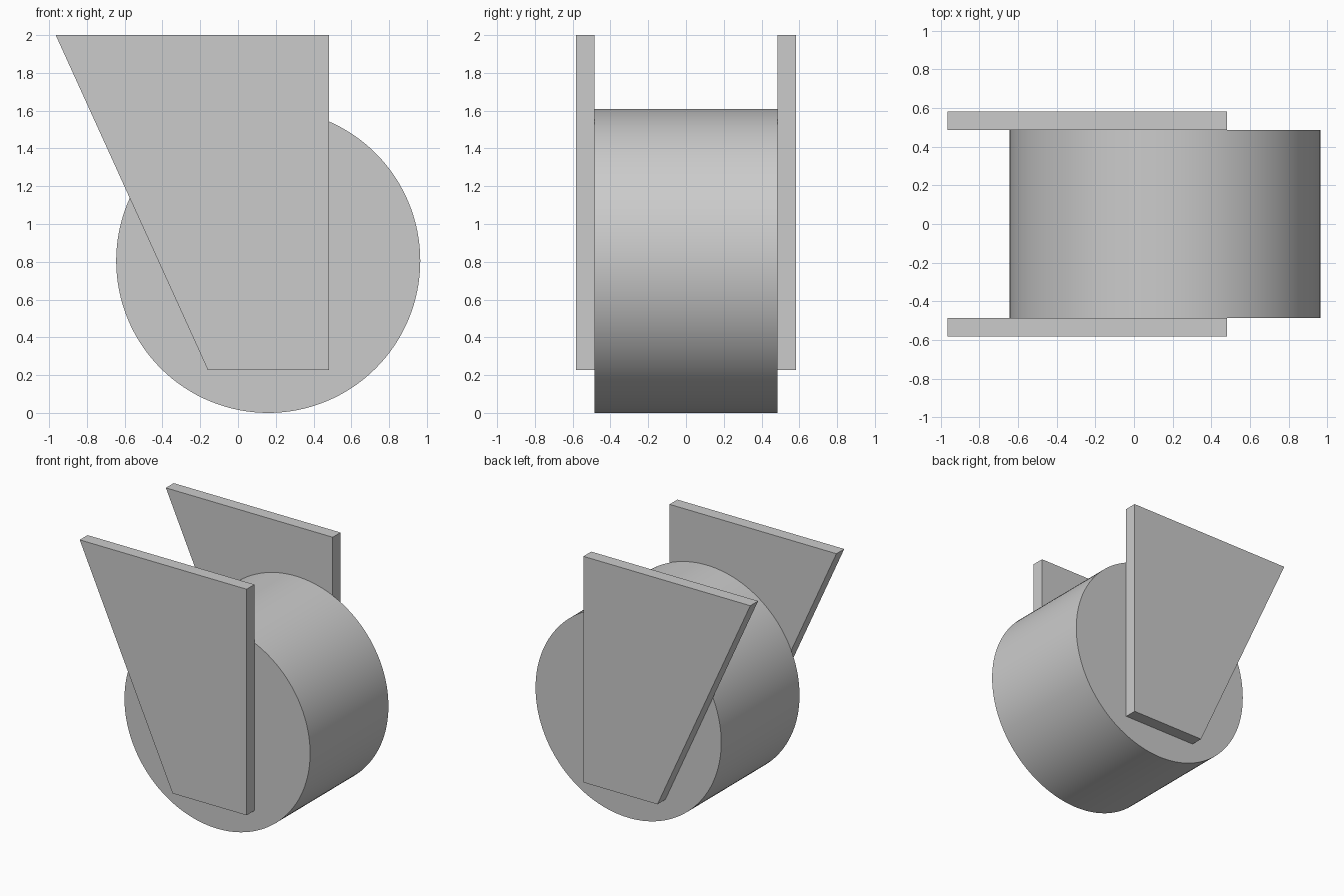
import bpy
import bmesh
import math

cube = bpy.data.objects.get("Cube")
if cube:
    bpy.data.objects.remove(cube, do_unlink=True)

# One plain grey for the whole model
grey = bpy.data.materials.new("light_grey")
grey.use_nodes = True
colour = (0.6, 0.6, 0.6, 1.0)
grey.diffuse_color = colour
grey.node_tree.nodes["Principled BSDF"].inputs["Base Color"].default_value = colour

WHEEL_RADIUS = 0.805
WHEEL_HALF_WIDTH = 0.485
PLATE_THICKNESS = 0.097


def add_side_plate(name, y_start):
    """Extrude the bracket outline along y."""
    outline = [(-0.965, 2.0), (-0.16, 0.228), (0.482, 0.228), (0.482, 2.0)]
    bm = bmesh.new()
    face = bm.faces.new([bm.verts.new((x, y_start, z)) for x, z in outline])
    result = bmesh.ops.extrude_face_region(bm, geom=[face])
    moved = [v for v in result["geom"] if isinstance(v, bmesh.types.BMVert)]
    bmesh.ops.translate(bm, verts=moved, vec=(0, PLATE_THICKNESS, 0))
    bmesh.ops.recalc_face_normals(bm, faces=bm.faces[:])
    mesh = bpy.data.meshes.new(name)
    bm.to_mesh(mesh)
    bm.free()
    mesh.materials.append(grey)
    bpy.context.collection.objects.link(bpy.data.objects.new(name, mesh))


# Wide roller lying along y
bpy.ops.mesh.primitive_cylinder_add(
    vertices=128, radius=WHEEL_RADIUS, depth=2 * WHEEL_HALF_WIDTH,
    location=(0.16, 0, WHEEL_RADIUS), rotation=(math.pi / 2, 0, 0))
roller = bpy.context.object
roller.name = "roller"
roller.data.materials.append(grey)
bpy.ops.object.shade_smooth_by_angle(angle=math.radians(30))

# Bracket plates against both ends of the roller
add_side_plate("front_plate", -WHEEL_HALF_WIDTH - PLATE_THICKNESS)
add_side_plate("back_plate", WHEEL_HALF_WIDTH)
